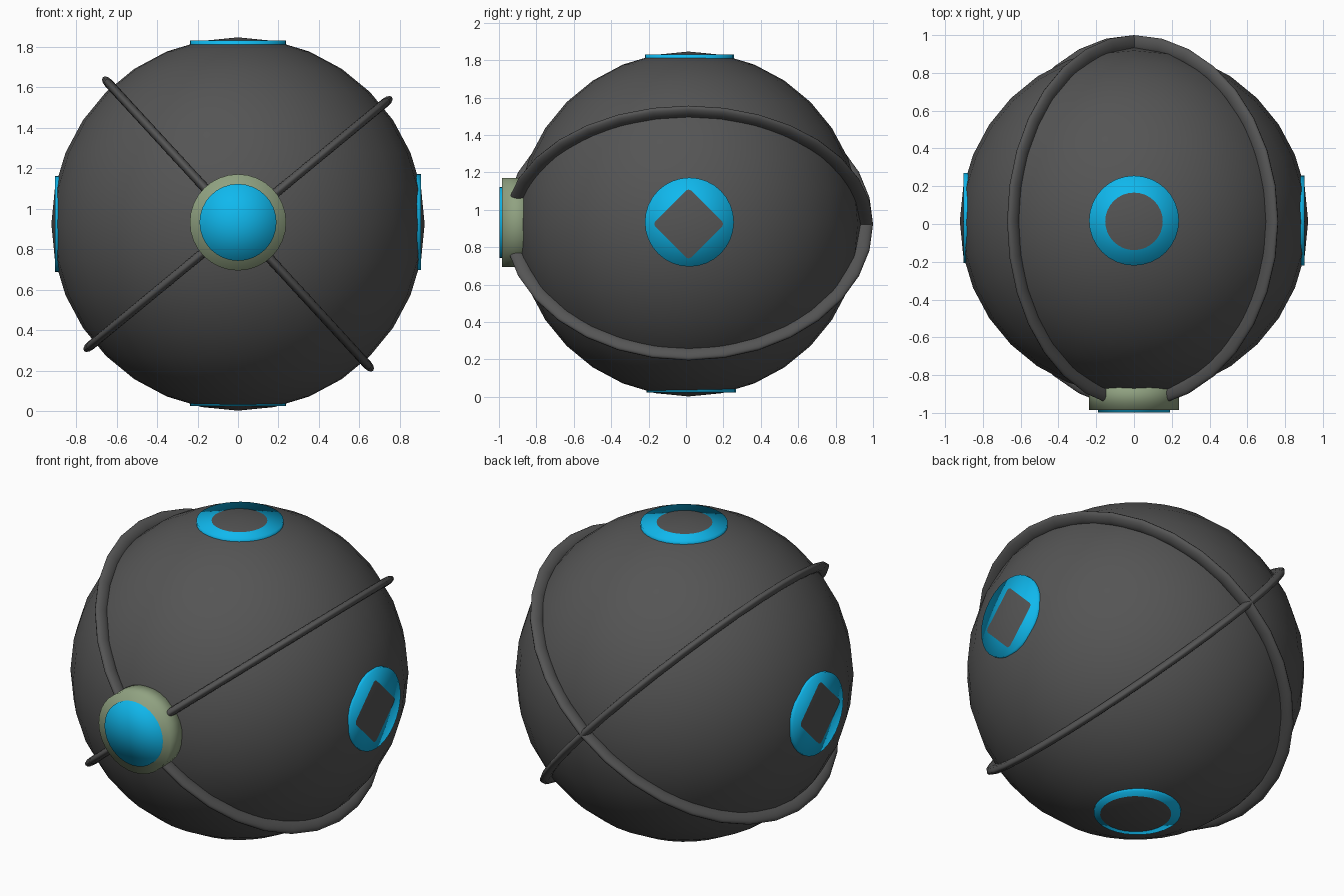
import bpy
from math import radians
from mathutils import Vector

if "Cube" in bpy.data.objects:
    bpy.data.objects.remove(bpy.data.objects["Cube"])

C = Vector((0, 0.014, 0.924))   # centre of the ball
R = 0.922


def material(name, rgb):
    m = bpy.data.materials.new(name)
    m.diffuse_color = (*rgb, 1)
    m.use_nodes = True
    m.node_tree.nodes["Principled BSDF"].inputs["Base Color"].default_value = m.diffuse_color
    return m


DARK = material("dark_grey", (0.09, 0.09, 0.09))
CYAN = material("cyan", (0.005, 0.48, 0.85))
GREEN = material("sage_green", (0.28, 0.36, 0.22))


def finish(name, mat):
    ob = bpy.context.object
    ob.name = name
    ob.data.materials.append(mat)
    bpy.ops.object.shade_smooth()
    return ob


def disc(name, direction, radius, near, far, mat, offset=(0, 0, 0)):
    """Short round plug running from near to far along direction."""
    d = Vector(direction)
    bpy.ops.mesh.primitive_cylinder_add(
        vertices=32, radius=radius, depth=far - near, end_fill_type='TRIFAN',
        location=C + d * (near + far) / 2 + Vector(offset),
        rotation=d.to_track_quat('Z', 'Y').to_euler())
    return finish(name, mat)


# Ball body
bpy.ops.mesh.primitive_uv_sphere_add(segments=32, ring_count=16, radius=R, location=C)
finish("ball_body", DARK)

# Two crossed raised bands, meeting at front and back
for name, angle in (("band_rising", 39.5), ("band_falling", -47.4)):
    bpy.ops.mesh.primitive_torus_add(
        major_segments=32, minor_segments=12, major_radius=0.945, minor_radius=0.041,
        location=C, rotation=(0, radians(-angle), 0))
    finish(name, DARK).scale.z = 0.55

# Port discs, with the ball surface poking through their middles
disc("right_port", (1, 0, 0), 0.238, 0.86, 0.903, CYAN, (0, 0.004, 0.01))
disc("left_port", (-1, 0, 0), 0.238, 0.86, 0.903, CYAN, (0, 0.018, 0))
disc("top_port", (0, 0, 1), 0.238, 0.86, 0.907, CYAN, (0, 0.004, 0))
disc("bottom_port", (0, 0, -1), 0.238, 0.86, 0.900, CYAN, (0, 0.014, 0))

# Front button: collar with an inset cyan face
disc("front_collar", (0, -1, 0), 0.238, 0.84, 0.999, GREEN, (0, 0, 0.008))
disc("front_button", (0, -1, 0), 0.19, 0.90, 1.012, CYAN, (0, 0, 0.008))
